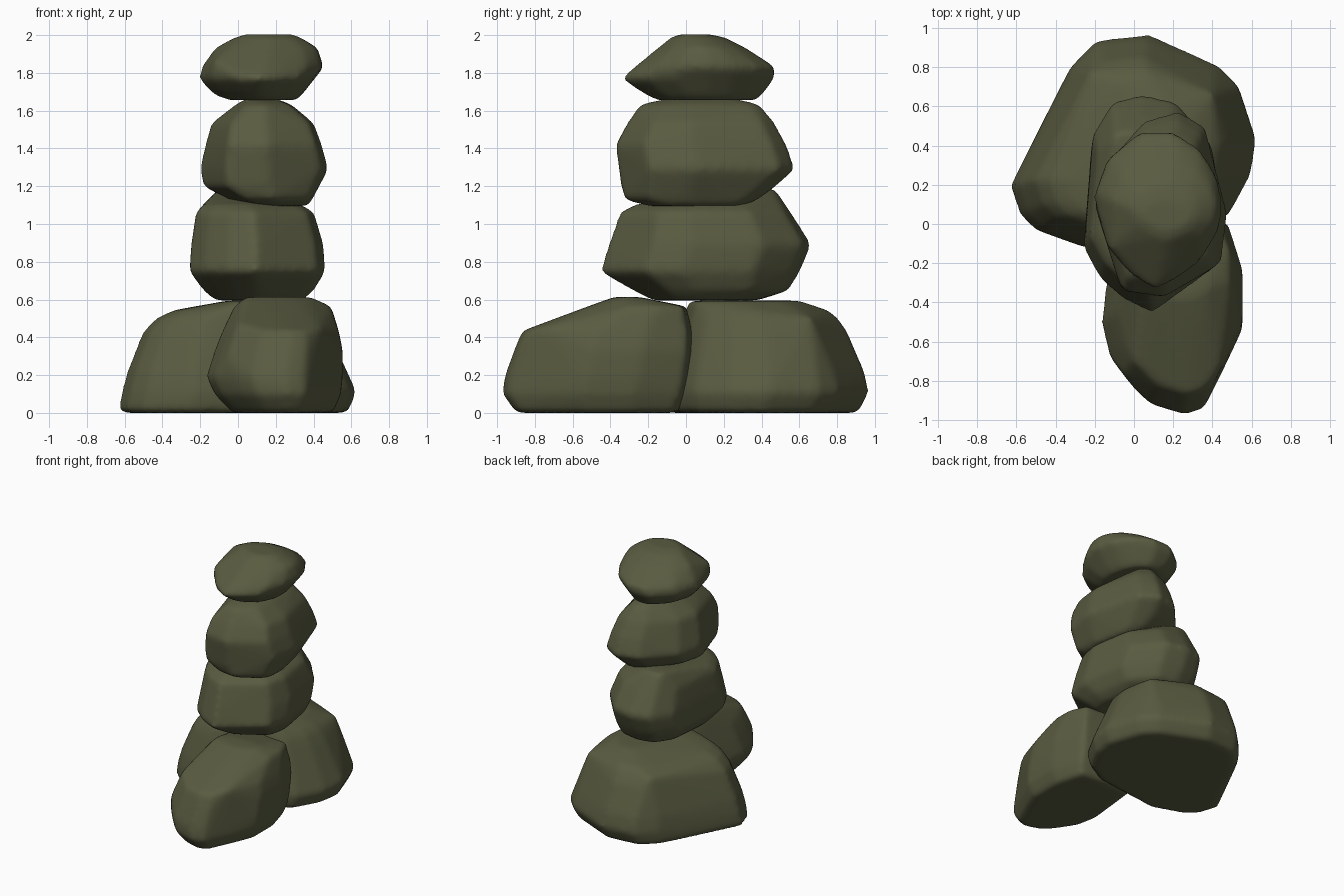
import bpy, bmesh

mat = bpy.data.materials.new("olive_stone")
mat.diffuse_color = (0.1, 0.105, 0.052, 1)


def stone(name, plan, levels, corners=()):
    """Hull of a plan outline squeezed into (z, xmin, xmax, ymin, ymax) at each level,
    plus a few extra corner points."""
    xs, ys = [p[0] for p in plan], [p[1] for p in plan]
    x0, x1, y0, y1 = min(xs), max(xs), min(ys), max(ys)
    bm = bmesh.new()
    for z, a, b, c, d in levels:
        for x, y in plan:
            bm.verts.new((a + (x - x0) / (x1 - x0) * (b - a),
                          c + (y - y0) / (y1 - y0) * (d - c), z))
    for co in corners:
        bm.verts.new(co)
    res = bmesh.ops.convex_hull(bm, input=bm.verts)
    junk = {g for g in res["geom_interior"] + res["geom_unused"]
            if isinstance(g, bmesh.types.BMVert)}
    bmesh.ops.delete(bm, geom=list(junk), context='VERTS')
    me = bpy.data.meshes.new(name)
    bm.to_mesh(me)
    bm.free()
    ob = bpy.data.objects.new(name, me)
    bpy.context.collection.objects.link(ob)
    me.materials.append(mat)
    # worn, softly rounded edges
    rm = ob.modifiers.new("remesh", 'REMESH')
    rm.mode = 'VOXEL'
    rm.voxel_size = 0.02
    rm.use_smooth_shade = True
    sm = ob.modifiers.new("wear", 'SMOOTH')
    sm.factor = 0.5
    sm.iterations = 9
    dp = ob.modifiers.new("regain_size", 'DISPLACE')
    dp.mid_level = 0
    dp.strength = 0.004


# two ground stones
stone("front_base_stone",
      [(0, -.83), (.08, -.91), (.25, -.96), (.35, -.93), (.47, -.7), (.55, -.53), (.55, -.25),
       (.47, 0), (.2, .03), (-.1, 0), (-.16, -.5), (-.12, -.67)],
      [(.004, -.03, .5, -.9, -.04), (.1, -.12, .54, -.97, 0), (.19, -.165, .55, -.96, .02),
       (.33, -.12, .55, -.91, .035), (.43, -.08, .53, -.87, .03), (.56, -.02, .49, -.52, .0),
       (.61, .04, .38, -.38, -.25)],
      [(.43, -.75, .45), (0, -.7, .47), (-.05, -.76, .3)])
stone("back_base_stone",
      [(-.2, .93), (.07, .96), (.43, .8), (.53, .7), (.62, .43), (.59, .25), (.48, .05),
       (.3, -.05), (-.25, -.12), (-.5, -.03), (-.58, .05), (-.63, .2), (-.33, .8)],
      [(.004, -.63, .58, -.11, .91), (.11, -.615, .625, -.12, .965), (.22, -.585, .57, -.1, .94),
       (.43, -.5, .48, -.04, .85), (.5, -.43, .44, -.02, .8), (.54, -.34, .4, 0, .75),
       (.59, -.06, .31, .02, .6)],
      [(.4, .66, .5), (-.22, .77, .5)])
# stacked stones
stone("lower_stack_stone",
      [(.05, .66), (.22, .62), (.4, .4), (.46, 0), (.42, -.2), (.1, -.45), (-.05, -.37),
       (-.16, -.26), (-.24, -.1), (-.2, .45), (-.1, .62)],
      [(.6, -.12, .34, -.18, .38), (.65, -.18, .4, -.28, .54), (.75, -.255, .46, -.455, .6),
       (.89, -.245, .45, -.41, .66), (1.06, -.22, .4, -.35, .55), (1.1, -.18, .33, -.27, .48),
       (1.18, -.11, .05, .36, .47)])
stone("upper_stack_stone",
      [(.05, .53), (.22, .58), (.35, .5), (.46, .05), (.43, -.2), (.15, -.36), (-.07, -.33),
       (-.2, .1), (-.15, .3)],
      [(1.1, .08, .37, -.2, .3), (1.13, -.04, .39, -.32, .38), (1.2, -.18, .42, -.34, .47),
       (1.29, -.2, .475, -.35, .575), (1.42, -.17, .44, -.37, .53), (1.53, -.14, .4, -.31, .47),
       (1.63, -.01, .28, -.24, .39), (1.66, .04, .2, -.1, .26)])
stone("top_stone",
      [(.04, .47), (.2, .47), (.33, .38), (.41, .24), (.44, .1), (.43, -.05), (.35, -.2),
       (.22, -.29), (.13, -.33), (.02, -.27), (-.13, -.1), (-.2, .14), (-.13, .33)],
      [(1.66, -.05, .31, -.16, .37), (1.69, -.13, .34, -.22, .4), (1.77, -.205, .4, -.34, .46),
       (1.83, -.19, .45, -.27, .465), (1.93, -.12, .42, -.14, .31), (1.985, -.02, .33, -.08, .2),
       (2, .03, .29, -.04, .12)],
      [(-.12, -.12, 1.86)])
